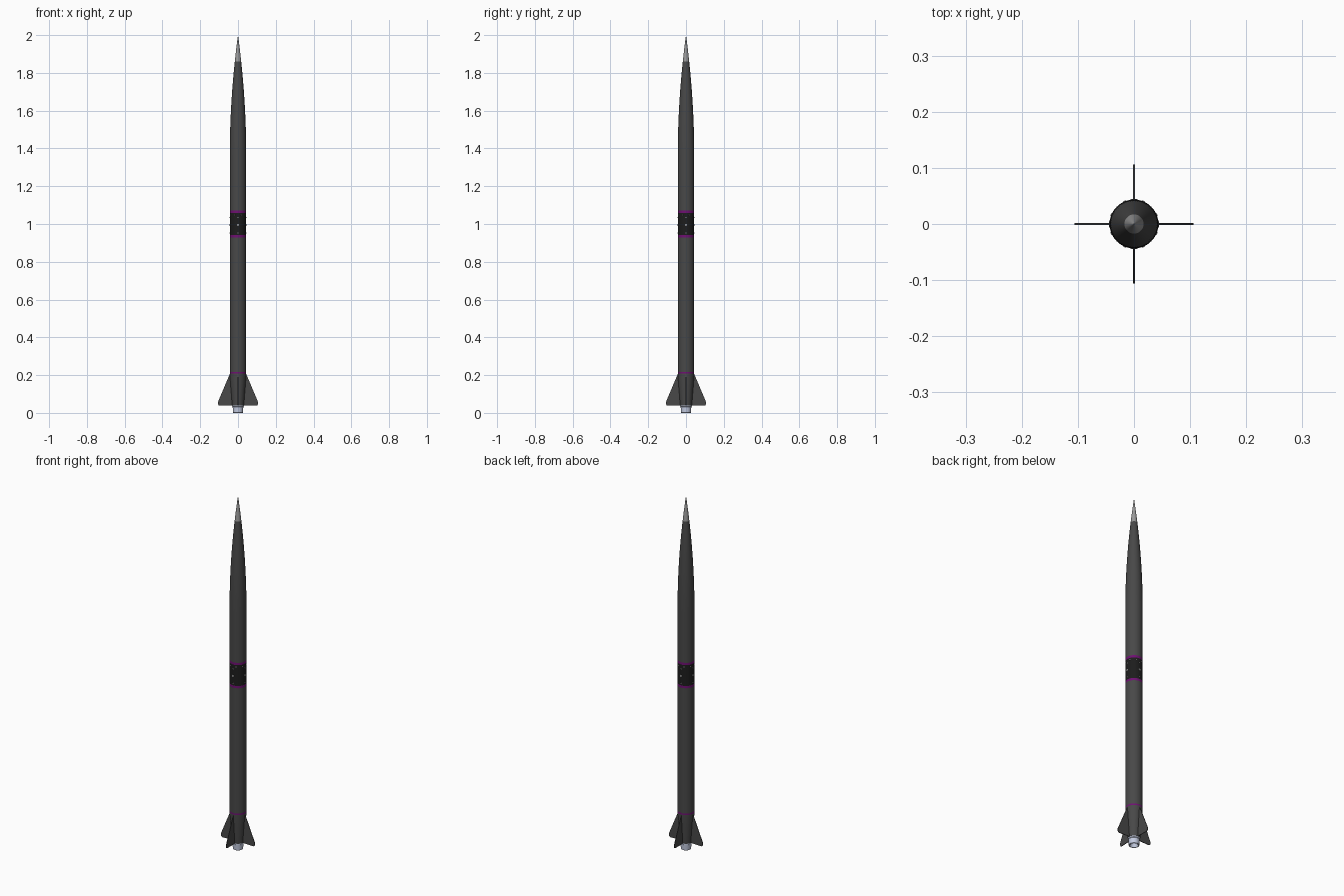
import bpy, bmesh
from math import sin, cos, pi, sqrt
from mathutils import Matrix

if "Cube" in bpy.data.objects:
    bpy.data.objects.remove(bpy.data.objects["Cube"])

R = 0.0435
NOSE_BASE, TIP_Z, TOP = 1.36, 1.86, 2.0


def mat(name, rgb):
    m = bpy.data.materials.new(name)
    m.diffuse_color = (*rgb, 1)
    m.use_nodes = True
    m.node_tree.nodes["Principled BSDF"].inputs["Base Color"].default_value = m.diffuse_color
    return m


CARBON = mat("carbon", (0.065, 0.065, 0.065))
BLACK = mat("black", (0.012, 0.012, 0.012))
PURPLE = mat("purple", (0.16, 0.005, 0.17))
METAL = mat("metal", (0.32, 0.32, 0.32))
NOZZLE = mat("nozzle", (0.55, 0.6, 0.75))


def finish(name, bm, material, smooth=True):
    bmesh.ops.recalc_face_normals(bm, faces=bm.faces)
    me = bpy.data.meshes.new(name)
    bm.to_mesh(me)
    bm.free()
    ob = bpy.data.objects.new(name, me)
    bpy.context.collection.objects.link(ob)
    me.materials.append(material)
    if smooth:
        bpy.ops.object.select_all(action='DESELECT')
        ob.select_set(True)
        bpy.context.view_layer.objects.active = ob
        bpy.ops.object.shade_smooth_by_angle(angle=0.6)
    return ob


def lathe(name, profile, material, n=64):
    """Revolve (radius, z) points around the z axis."""
    bm = bmesh.new()
    vs = [bm.verts.new((r, 0, z)) for r, z in profile]
    es = [bm.edges.new(p) for p in zip(vs, vs[1:])]
    bmesh.ops.spin(bm, geom=vs + es, axis=(0, 0, 1), cent=(0, 0, 0),
                   angle=2 * pi, steps=n, use_duplicate=False)
    bmesh.ops.remove_doubles(bm, verts=bm.verts, dist=1e-5)
    bmesh.ops.dissolve_degenerate(bm, edges=bm.edges, dist=1e-6)
    return finish(name, bm, material)


def ogive(z):
    L = TOP - NOSE_BASE
    rho = (R * R + L * L) / (2 * R)
    return max(0, sqrt(rho * rho - (z - NOSE_BASE) ** 2) + R - rho)


def curve(z0, z1, n):
    return [(ogive(z0 + (z1 - z0) * i / n), z0 + (z1 - z0) * i / n) for i in range(n + 1)]


def bolts(name, z, count, radius, material, offset=0.0):
    """Ring of flat screw heads set into the airframe."""
    bm = bmesh.new()
    for i in range(count):
        m = (Matrix.Rotation(2 * pi * i / count + offset, 4, 'Z')
             @ Matrix.Translation((R, 0, z)) @ Matrix.Rotation(pi / 2, 4, 'Y'))
        bmesh.ops.create_cone(bm, cap_ends=True, segments=12, radius1=radius,
                              radius2=radius, depth=0.0024, matrix=m)
    return finish(name, bm, material)


# Nose: metal tip and ogive cone
lathe("nose_tip", [(0, TIP_Z)] + curve(TIP_Z, TOP, 10), METAL)
lathe("nose_cone", [(0, NOSE_BASE)] + curve(NOSE_BASE, TIP_Z, 24) + [(0, TIP_Z)], CARBON)

# Airframe tubes
for name, a, b in (("upper_tube", 1.072, NOSE_BASE), ("lower_tube", 0.217, 0.928)):
    lathe(name, [(0, a), (R, a), (R, b), (0, b)], CARBON)

# Avionics section and purple joint rings
lathe("avionics_bay", [(0, 0.941), (R, 0.941), (R, 1.059), (0, 1.059)], BLACK)
for name, z in (("bay_upper_ring", 1.0655), ("bay_lower_ring", 0.9345), ("fin_can_ring", 0.2135)):
    h = 0.0065 if z > 0.5 else 0.0045
    lathe(name, [(0, z - h), (R, z - h), (R, z + h), (0, z + h)], PURPLE)

# Screws and ports around the avionics section
bolts("bay_ports", 0.995, 4, 0.006, METAL)
bolts("bay_upper_screws", 1.048, 8, 0.003, METAL, pi / 8)
bolts("bay_mid_screws", 1.035, 4, 0.003, METAL)
bolts("bay_lower_screws", 0.953, 4, 0.003, METAL)

# Tapered tail section
lathe("boat_tail", [(0, 0.209), (R, 0.209), (R, 0.2), (0.031, 0.04), (0, 0.04)], CARBON)

# Ribbed nozzle with hollow exit
lathe("nozzle", [(0, 0.04), (0.0305, 0.04), (0.0305, 0.033), (0.028, 0.031),
                 (0.0265, 0.001), (0.0255, 0), (0.022, 0), (0.011, 0.03), (0, 0.03)], NOZZLE)

# Four fins with rounded lower tips
outline = [(0.028, 0.04), (0.096, 0.038), (0.102, 0.04), (0.106, 0.046),
           (0.106, 0.058), (0.043, 0.207), (0.038, 0.2)]
for i in range(4):
    bm = bmesh.new()
    f = bm.faces.new([bm.verts.new((x, -0.0015, z)) for x, z in outline])
    ext = bmesh.ops.extrude_face_region(bm, geom=[f])
    moved = [v for v in ext["geom"] if isinstance(v, bmesh.types.BMVert)]
    bmesh.ops.translate(bm, verts=moved, vec=(0, 0.003, 0))
    bmesh.ops.rotate(bm, verts=bm.verts, matrix=Matrix.Rotation(i * pi / 2, 3, 'Z'))
    finish(f"fin_{i + 1}", bm, CARBON, smooth=False)
